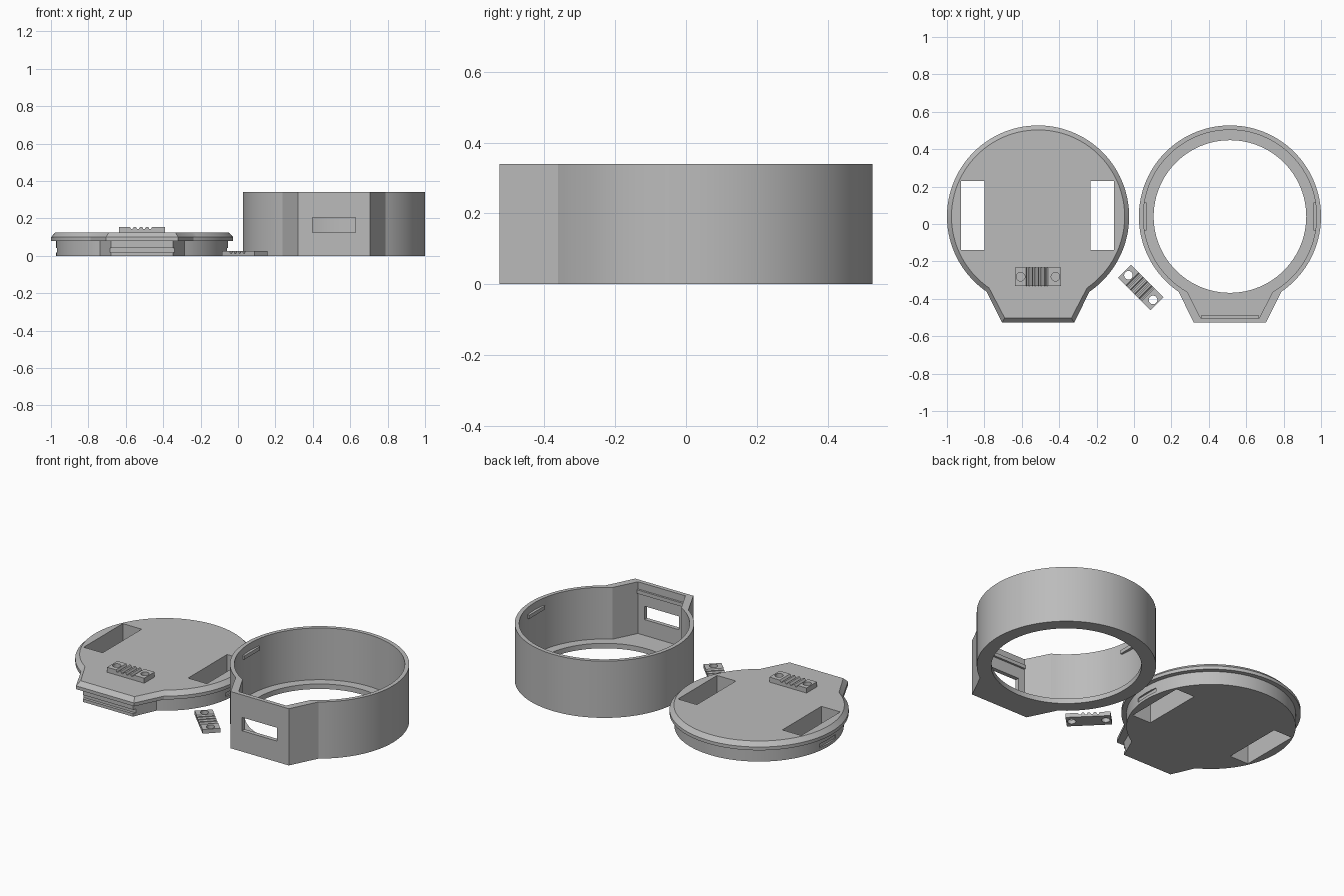
import bpy, bmesh, math
from mathutils import Matrix, Vector

if "Cube" in bpy.data.objects:
    bpy.data.objects.remove(bpy.data.objects["Cube"])

grey = bpy.data.materials.new("light_grey")
grey.diffuse_color = (0.50, 0.50, 0.50, 1)
grey.use_nodes = True
grey.node_tree.nodes["Principled BSDF"].inputs["Base Color"].default_value = grey.diffuse_color

CY = 0.04            # centre line of both round bodies
LID_X, CASE_X = -0.513, 0.513


def make(name, bm):
    bmesh.ops.recalc_face_normals(bm, faces=bm.faces[:])
    me = bpy.data.meshes.new(name)
    bm.to_mesh(me)
    bm.free()
    me.materials.append(grey)
    ob = bpy.data.objects.new(name, me)
    bpy.context.collection.objects.link(ob)
    return ob


def outline(cx, r, root, tip, tip_y, n=96):
    """Circle that opens at the front into a tapered neck."""
    a = math.asin(root / r)
    start, sweep = -math.pi / 2 + a, 2 * math.pi - 2 * a
    pts = [(cx + r * math.cos(start + sweep * i / n),
            CY + r * math.sin(start + sweep * i / n)) for i in range(n + 1)]
    return pts + [(cx - tip, tip_y), (cx + tip, tip_y)]


def loft(name, sections):
    """Closed solid through (z, outline) sections."""
    bm = bmesh.new()
    rings = [[bm.verts.new((x, y, z)) for x, y in pts] for z, pts in sections]
    for lo, hi in zip(rings, rings[1:]):
        for i in range(len(lo)):
            j = (i + 1) % len(lo)
            bm.faces.new((lo[i], lo[j], hi[j], hi[i]))
    bm.faces.new(rings[0])
    bm.faces.new(rings[-1])
    return make(name, bm)


def box(name, x0, x1, y0, y1, z0, z1):
    return loft(name, [(z, [(x0, y0), (x1, y0), (x1, y1), (x0, y1)]) for z in (z0, z1)])


def disc(name, x, y, r, z0, z1, n=96):
    ring = [(x + r * math.cos(2 * math.pi * i / n), y + r * math.sin(2 * math.pi * i / n))
            for i in range(n)]
    return loft(name, [(z0, ring), (z1, ring)])


def combine(ob, other, op):
    m = ob.modifiers.new(op, 'BOOLEAN')
    m.operation, m.solver, m.object = op, 'EXACT', other
    bpy.context.view_layer.objects.active = ob
    bpy.ops.object.modifier_apply(modifier=m.name)
    bpy.data.objects.remove(other)


def smooth(ob):
    bpy.ops.object.select_all(action='DESELECT')
    ob.select_set(True)
    bpy.context.view_layer.objects.active = ob
    bpy.ops.object.shade_smooth_by_angle(angle=math.radians(20))


# --- Case: round shell with neck, floor opening and front window
shell = outline(CASE_X, 0.487, 0.275, 0.193, -0.527)
cavity = outline(CASE_X, 0.463, 0.228, 0.157, -0.502)
case = loft("case", [(0, shell), (0.34, shell)])
combine(case, loft("cavity_cut", [(0.03, cavity), (0.4, cavity)]), 'DIFFERENCE')
combine(case, disc("floor_cut", CASE_X, CY, 0.408, -0.1, 0.1), 'DIFFERENCE')
combine(case, box("window_cut", 0.397, 0.627, -0.6, -0.45, 0.125, 0.205), 'DIFFERENCE')
smooth(case)

# Snap ridges inside the case
box("front_snap_ridge", CASE_X - 0.155, CASE_X + 0.155, -0.51, -0.49, 0.275, 0.297)
for side, label in ((-1, "left"), (1, "right")):
    xs = sorted((CASE_X + side * 0.447, CASE_X + side * 0.468))
    box(label + "_snap_ridge", xs[0], xs[1], -0.035, 0.115, 0.275, 0.297)

# --- Lid: plug below a chamfered flange
plug = outline(LID_X, 0.460, 0.226, 0.165, -0.499)
rim = outline(LID_X, 0.487, 0.275, 0.193, -0.527)
top = outline(LID_X, 0.463, 0.262, 0.178, -0.503)
lid = loft("lid", [(0, plug), (0.08, plug), (0.08, rim), (0.10, rim), (0.125, top)])
for x0 in (-0.925, -0.233):
    combine(lid, box("slot_cut", x0, x0 + 0.125, -0.14, 0.23, -0.1, 0.3), 'DIFFERENCE')
combine(lid, box("front_groove_cut", -0.72, -0.30, -0.6, -0.482, 0.018, 0.042), 'DIFFERENCE')
for side in (-1, 1):
    xs = sorted((LID_X + side * 0.449, LID_X + side * 0.5))
    combine(lid, box("side_groove_cut", xs[0], xs[1], -0.035, 0.115, 0.018, 0.042), 'DIFFERENCE')
smooth(lid)


# --- Cable clamps: drilled bars with a toothed grip in the middle
def clamp(name, location, angle, height):
    half, depth, teeth, pitch = 0.123, 0.049, 4, 0.0325
    profile = [(-half, 0), (-half, height), (-0.065, height)]
    for i in range(teeth):
        x = -0.065 + i * pitch
        profile += [(x + 0.006, height - 0.012), (x + 0.014, height - 0.012),
                    (x + 0.022, height)]
        if i < teeth - 1:
            profile.append((x + pitch, height))
    profile += [(half, height), (half, 0)]
    bm = bmesh.new()
    face = bm.faces.new([bm.verts.new((x, -depth, z)) for x, z in profile])
    ext = bmesh.ops.extrude_face_region(bm, geom=[face])
    bmesh.ops.translate(bm, vec=(0, 2 * depth, 0),
                        verts=[g for g in ext["geom"] if isinstance(g, bmesh.types.BMVert)])
    ob = make(name, bm)
    for x in (-0.093, 0.093):
        combine(ob, disc("screw_cut", x, 0, 0.023, -0.1, 0.1, 32), 'DIFFERENCE')
    ob.data.transform(Matrix.Translation(Vector(location)) @ Matrix.Rotation(angle, 4, 'Z'))
    smooth(ob)


clamp("lid_clamp", (LID_X, -0.282, 0.125), 0, 0.03)
clamp("loose_clamp", (0.036, -0.34, 0), math.radians(-45), 0.025)
